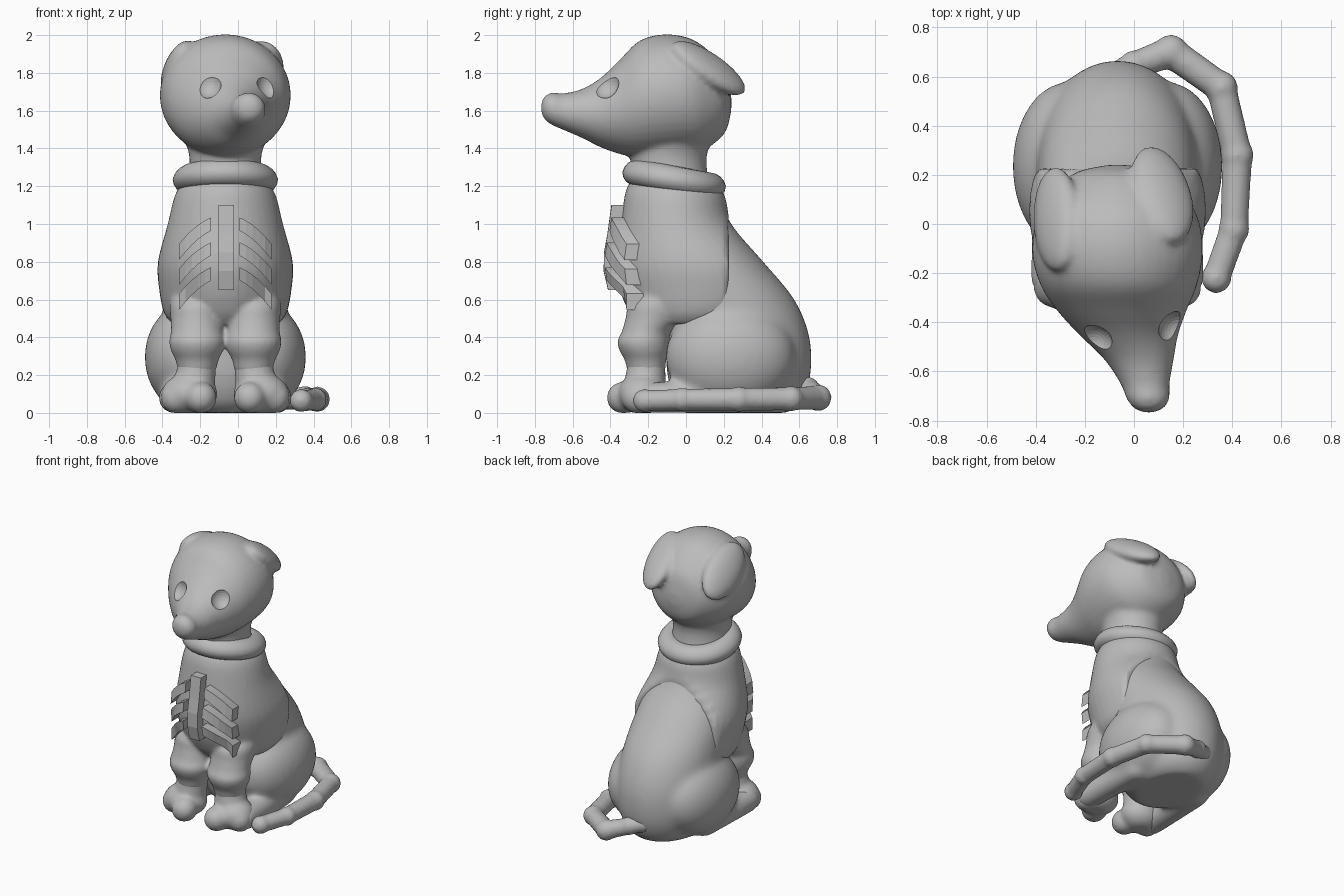
import bpy, bmesh, math
from mathutils import Vector, Matrix

if "Cube" in bpy.data.objects:
    bpy.data.objects.remove(bpy.data.objects["Cube"])

MID = -0.067       # the body's own centre line
BACK_EDGE = 0.225  # where the jumper is cut off behind

grey = bpy.data.materials.new("plain_grey")
grey.use_nodes = True
grey.diffuse_color = (0.5, 0.5, 0.5, 1)
grey.node_tree.nodes["Principled BSDF"].inputs["Base Color"].default_value = (0.5, 0.5, 0.5, 1)


def spline(rows, steps=4):
    """Smooth interpolation through rows of numbers."""
    out = []
    for i in range(len(rows) - 1):
        a, b, c, d = (rows[max(0, min(len(rows) - 1, i + k))] for k in (-1, 0, 1, 2))
        for s in range(steps):
            t = s / steps
            out.append([q + 0.5 * t * (r - p + t * (2 * p - 5 * q + 4 * r - e + t * (3 * (q - r) + e - p)))
                        for p, q, r, e in zip(a, b, c, d)])
    return out + [list(rows[-1])]


def loft(bm, rows, place, sides=40):
    """Closed skin over ellipses; place(u, v, row) gives each point."""
    rings = []
    for row in spline(rows):
        rings.append([bm.verts.new(place(math.cos(a), math.sin(a), row))
                      for a in (math.tau * k / sides for k in range(sides))])
    for lo, hi in zip(rings, rings[1:]):
        for k in range(sides):
            n = (k + 1) % sides
            bm.faces.new((lo[k], lo[n], hi[n], hi[k]))
    bm.faces.new(rings[0][::-1])
    bm.faces.new(rings[-1])


def ball(bm, centre, radii, turn=None):
    m = Matrix.Translation(centre) @ (turn or Matrix()) @ Matrix.Diagonal((*radii, 1))
    bmesh.ops.create_uvsphere(bm, u_segments=32, v_segments=16, radius=1, matrix=m)


def limb(bm, points, pinch=1):
    """Balls joined by cones, given as (x, y, z, radius)."""
    for x, y, z, r in points:
        ball(bm, (x, y, z), (r, r, r))
    for a, b in zip(points, points[1:]):
        p, q = Vector(a[:3]), Vector(b[:3])
        m = Matrix.Translation((p + q) / 2) @ (q - p).to_track_quat('Z', 'Y').to_matrix().to_4x4()
        bmesh.ops.create_cone(bm, cap_ends=True, segments=20, radius1=a[3] * pinch,
                              radius2=b[3] * pinch, depth=(q - p).length, matrix=m)


def finish(bm, name, voxel=0, soften=0):
    for v in bm.verts:
        v.co.z = max(v.co.z, 0)
    bmesh.ops.recalc_face_normals(bm, faces=bm.faces)
    mesh = bpy.data.meshes.new(name)
    bm.to_mesh(mesh)
    bm.free()
    mesh.materials.append(grey)
    ob = bpy.data.objects.new(name, mesh)
    bpy.context.collection.objects.link(ob)
    if voxel:
        mod = ob.modifiers.new("merge", 'REMESH')
        mod.mode, mod.voxel_size, mod.use_smooth_shade = 'VOXEL', voxel, True
        mod = ob.modifiers.new("soften", 'SMOOTH')
        mod.factor, mod.iterations = 0.5, soften
    return ob


def upright(u, v, row):      # row: z, half width, y centre, half depth
    z, w, cy, d = row
    return (MID + w * u, cy + d * v, z)


def jumper_point(u, v, row):
    x, y, z = upright(u, v, row)
    return (x, min(y, BACK_EDGE), z)


def head_point(u, v, row):   # row: y, x centre, half width, z centre, half height
    y, cx, w, cz, h = row
    return (cx + w * u, y, cz + h * v)


# Head with muzzle turned slightly left, neck and two folded ears
bm = bmesh.new()
loft(bm, [(0.24, MID, 0.04, 1.64, 0.04), (0.205, MID, 0.18, 1.65, 0.17), (0.1, MID, 0.285, 1.665, 0.27),
          (0, MID, 0.335, 1.68, 0.31), (-0.13, MID, 0.346, 1.68, 0.323), (-0.25, -0.062, 0.318, 1.66, 0.308),
          (-0.35, -0.05, 0.265, 1.62, 0.25), (-0.45, -0.022, 0.202, 1.59, 0.185),
          (-0.55, 0.02, 0.142, 1.585, 0.13), (-0.65, 0.045, 0.1, 1.595, 0.097),
          (-0.71, 0.057, 0.088, 1.61, 0.086), (-0.75, 0.06, 0.06, 1.615, 0.06),
          (-0.768, 0.06, 0.018, 1.615, 0.018)], head_point)
loft(bm, [(1.15, 0.21, -0.07, 0.21), (1.3, 0.19, -0.09, 0.2), (1.4, 0.2, -0.09, 0.21),
          (1.55, 0.26, -0.05, 0.24)], upright)
for centre, tip, outward in (((0.115, 0.12, 1.825), (-0.05, 0.2, -0.13), (0.4, 0.45, 0.75)),
                             ((-0.315, 0.02, 1.825), (-0.02, 0.2, -0.11), (-0.8, 0.28, 0.5))):
    along = Vector(tip).normalized()
    side = Vector(outward).cross(along).normalized()
    turn = Matrix((side, along, side.cross(along))).transposed().to_4x4()
    ball(bm, centre, (0.13, 0.235, 0.066), turn)
head = finish(bm, "head", 0.014, 8)

# Hollow eyes
bm = bmesh.new()
for x, y in ((-0.165, -0.49), (0.178, -0.435)):
    ball(bm, (x, y, 1.75), (0.078, 0.08, 0.085))
cutter = finish(bm, "eye_cutter")
cutter.hide_render = True
cutter.hide_viewport = True
mod = head.modifiers.new("eyes", 'BOOLEAN')
mod.operation, mod.object, mod.solver = 'DIFFERENCE', cutter, 'EXACT'

# Seated body: back, haunches and hind feet
bm = bmesh.new()
loft(bm, [(0.0, 0.2, 0.28, 0.26), (0.06, 0.27, 0.28, 0.33), (0.2, 0.32, 0.28, 0.38),
          (0.4, 0.33, 0.27, 0.385), (0.6, 0.325, 0.2, 0.375), (0.8, 0.31, 0.1, 0.31),
          (1.0, 0.26, 0.0, 0.24), (1.2, 0.16, 0.0, 0.15)], upright)
for s in (-1, 1):
    ball(bm, (MID + s * 0.2, 0.235, 0.295), (0.228, 0.345, 0.285))
    limb(bm, [(MID + s * 0.25, 0.25, 0.08, 0.09), (MID + s * 0.27, -0.22, 0.08, 0.085)])
finish(bm, "body", 0.016, 24)

# Front legs and paws
bm = bmesh.new()
for s in (-1, 1):
    x = MID + s * 0.15
    limb(bm, [(x, -0.22, 0.45, 0.11), (x, -0.21, 0.24, 0.102), (x + s * 0.02, -0.22, 0.12, 0.115)])
    paw = MID + s * 0.19
    ball(bm, (paw, -0.23, 0.1), (0.148, 0.13, 0.11))
    ball(bm, (paw - s * 0.06, -0.33, 0.08), (0.085, 0.09, 0.085))
    ball(bm, (paw + s * 0.07, -0.255, 0.08), (0.082, 0.085, 0.085))
finish(bm, "front_legs", 0.014, 7)

# Tail curled round the left side, slightly knobbly at the joints
bm = bmesh.new()
limb(bm, [(-0.08, 0.6, 0.15, 0.06), (0.0, 0.645, 0.13, 0.062), (0.15, 0.7, 0.08, 0.071),
          (0.355, 0.555, 0.075, 0.068), (0.42, 0.28, 0.072, 0.068), (0.407, -0.02, 0.07, 0.064),
          (0.335, -0.22, 0.065, 0.062)], 0.9)
finish(bm, "tail", 0.014, 6)

# Jumper with sleeves
TORSO = [(0.47, 0.28, 0.05, 0.3), (0.53, 0.325, 0.07, 0.37), (0.65, 0.35, 0.07, 0.42),
         (0.8, 0.357, 0.04, 0.415), (1.0, 0.305, -0.045, 0.3), (1.15, 0.268, -0.06, 0.265),
         (1.22, 0.225, -0.07, 0.23)]
bm = bmesh.new()
loft(bm, TORSO, jumper_point)
for s in (-1, 1):
    def sleeve(u, v, row, x=MID + s * 0.15):
        return (x + row[1] * u, row[2] + row[3] * v, row[0])
    loft(bm, [(0.22, 0.1, -0.21, 0.1), (0.28, 0.114, -0.215, 0.11), (0.33, 0.138, -0.222, 0.13),
              (0.38, 0.147, -0.225, 0.138), (0.43, 0.138, -0.21, 0.13), (0.5, 0.14, -0.17, 0.15),
              (0.57, 0.145, -0.14, 0.165), (0.64, 0.13, -0.1, 0.14), (0.7, 0.1, -0.08, 0.1)], sleeve)
finish(bm, "jumper", 0.014, 4)

# Rolled collar, higher at the front and drawn in towards the neck
bm = bmesh.new()
ring = []
for i in range(48):
    a = math.tau * i / 48
    c = Vector((MID + 0.213 * math.cos(a), -0.063 + 0.208 * math.sin(a), 1.238 - 0.036 * math.sin(a)))
    out = Vector((math.cos(a), math.sin(a), 0))
    ring.append([])
    for k in range(16):
        b = math.tau * k / 16
        ring[i].append(bm.verts.new(c + out * (0.066 * math.cos(b) - 0.015 * max(0, math.sin(b)))
                                    + Vector((0, 0, 0.07 * math.sin(b)))))
for i in range(48):
    for k in range(16):
        a, b, n = ring[i], ring[(i + 1) % 48], (k + 1) % 16
        bm.faces.new((a[k], b[k], b[n], a[n])).smooth = True
finish(bm, "collar")


def chest_y(x, z):
    rows = spline(TORSO, 8)
    z0, w, cy, d = min(rows, key=lambda r: abs(r[0] - z))
    return min(-0.25, cy - d * math.sqrt(max(0, 1 - ((x - MID) / w) ** 2)))


def slab(bm, edges):
    """Raised strip on the chest between pairs of (x, z) points."""
    rings = []
    for (x0, z0), (x1, z1) in edges:
        rings.append([bm.verts.new((x, chest_y(x, z) + dy, z)) for x, z, dy in
                      ((x0, z0, -0.065), (x1, z1, -0.065), (x1, z1, 0.03), (x0, z0, 0.03))])
    for a, b in zip(rings, rings[1:]):
        for k in range(4):
            n = (k + 1) % 4
            bm.faces.new((a[k], a[n], b[n], b[k]))
    bm.faces.new(rings[0][::-1])
    bm.faces.new(rings[-1])


# Breastbone and three pairs of ribs
bm = bmesh.new()
slab(bm, [((MID - 0.035, z), (MID + 0.045, z)) for z in (0.65, 0.75, 0.85, 0.95, 1.03, 1.1)])
finish(bm, "breastbone")
for s, side in ((1, "left"), (-1, "right")):
    bm = bmesh.new()
    for row in range(3):
        top = 1.035 - 0.132 * row
        edges = []
        for k in range(6):
            t = k / 5
            x, z = MID + s * (0.075 + 0.17 * t), top - 0.07 * t - 0.07 * t * t
            edges.append(((x, z), (x, z - 0.07 - 0.015 * t)))
        slab(bm, edges)
    finish(bm, side + "_ribs")
